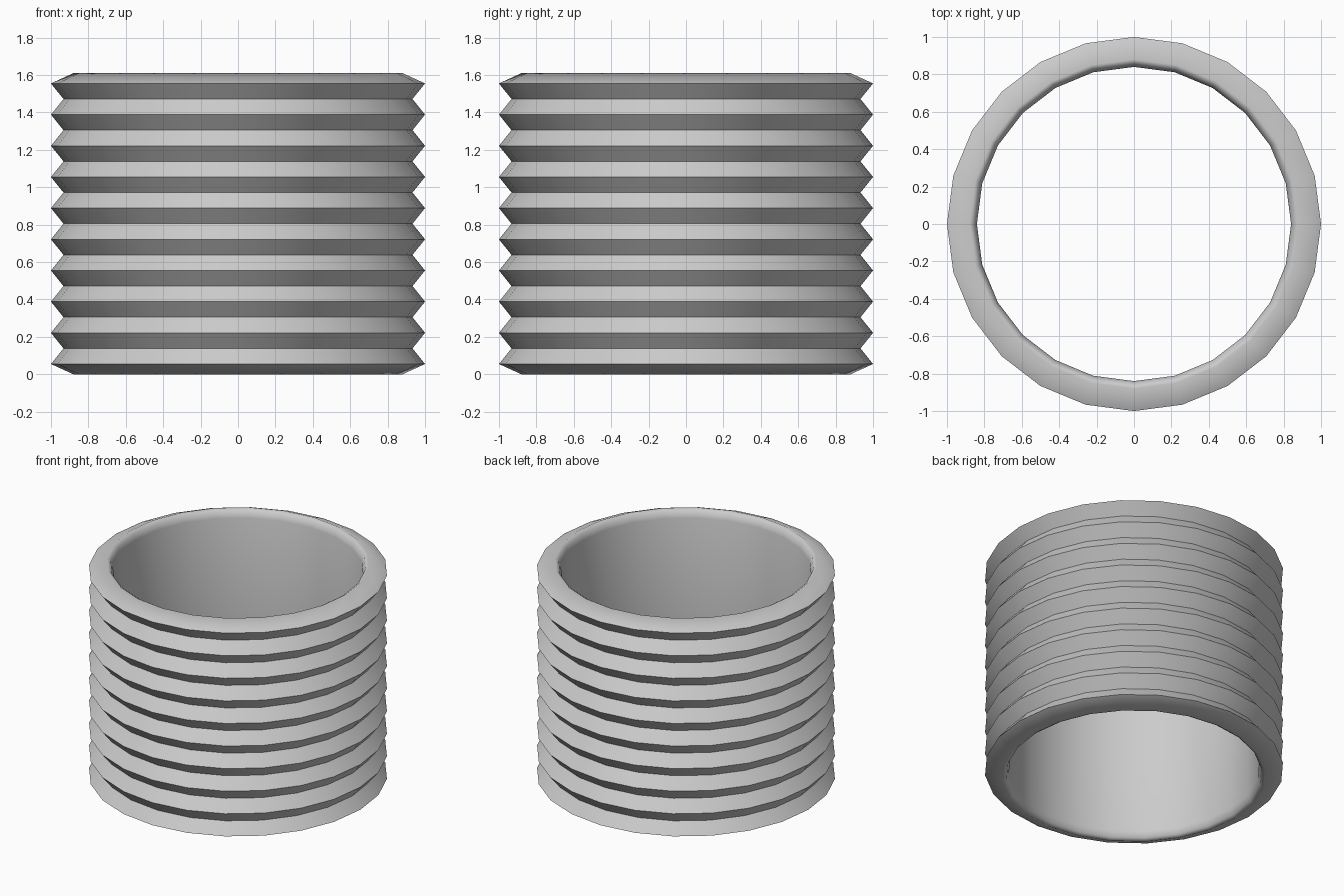
import bpy, bmesh, math

SIDES = 24
RIDGES = 10
HEIGHT = 1.61
RIDGE_R, VALLEY_R, LIP_R, BORE_R = 1.0, 0.933, 0.88, 0.84
FIRST = 0.055
PITCH = (HEIGHT - 2 * FIRST) / (RIDGES - 1)

cube = bpy.data.objects.get("Cube")
if cube:
    bpy.data.objects.remove(cube, do_unlink=True)

grey = bpy.data.materials.new("light_grey")
grey.use_nodes = True
colour = (0.6, 0.6, 0.6, 1)
grey.diffuse_color = colour
grey.node_tree.nodes["Principled BSDF"].inputs["Base Color"].default_value = colour

# Closed cross-section: zigzag outside, rounded lips, straight bore
outer = []
for i in range(RIDGES):
    z = FIRST + i * PITCH
    outer.append((RIDGE_R, z))
    if i < RIDGES - 1:
        outer.append((VALLEY_R, z + PITCH / 2))
lip = [(LIP_R, 0), (0.855, 0.015), (BORE_R, 0.06)]
top_lip = [(r, HEIGHT - z) for r, z in lip]
profile = outer + top_lip + lip[::-1]

# Sweep the section around the vertical axis
bm = bmesh.new()
rings = []
for s in range(SIDES):
    a = math.tau * s / SIDES
    rings.append([bm.verts.new((r * math.cos(a), r * math.sin(a), z)) for r, z in profile])
for s in range(SIDES):
    here, there = rings[s], rings[(s + 1) % SIDES]
    for k in range(len(profile)):
        n = (k + 1) % len(profile)
        bm.faces.new((here[k], there[k], there[n], here[n]))
bmesh.ops.recalc_face_normals(bm, faces=bm.faces)

mesh = bpy.data.meshes.new("ribbed_sleeve")
bm.to_mesh(mesh)
bm.free()
mesh.materials.append(grey)
sleeve = bpy.data.objects.new("ribbed_sleeve", mesh)
bpy.context.collection.objects.link(sleeve)

# Smooth around, crisp along the ridges
bpy.ops.object.select_all(action="DESELECT")
sleeve.select_set(True)
bpy.context.view_layer.objects.active = sleeve
bpy.ops.object.shade_smooth_by_angle(angle=math.radians(60))
